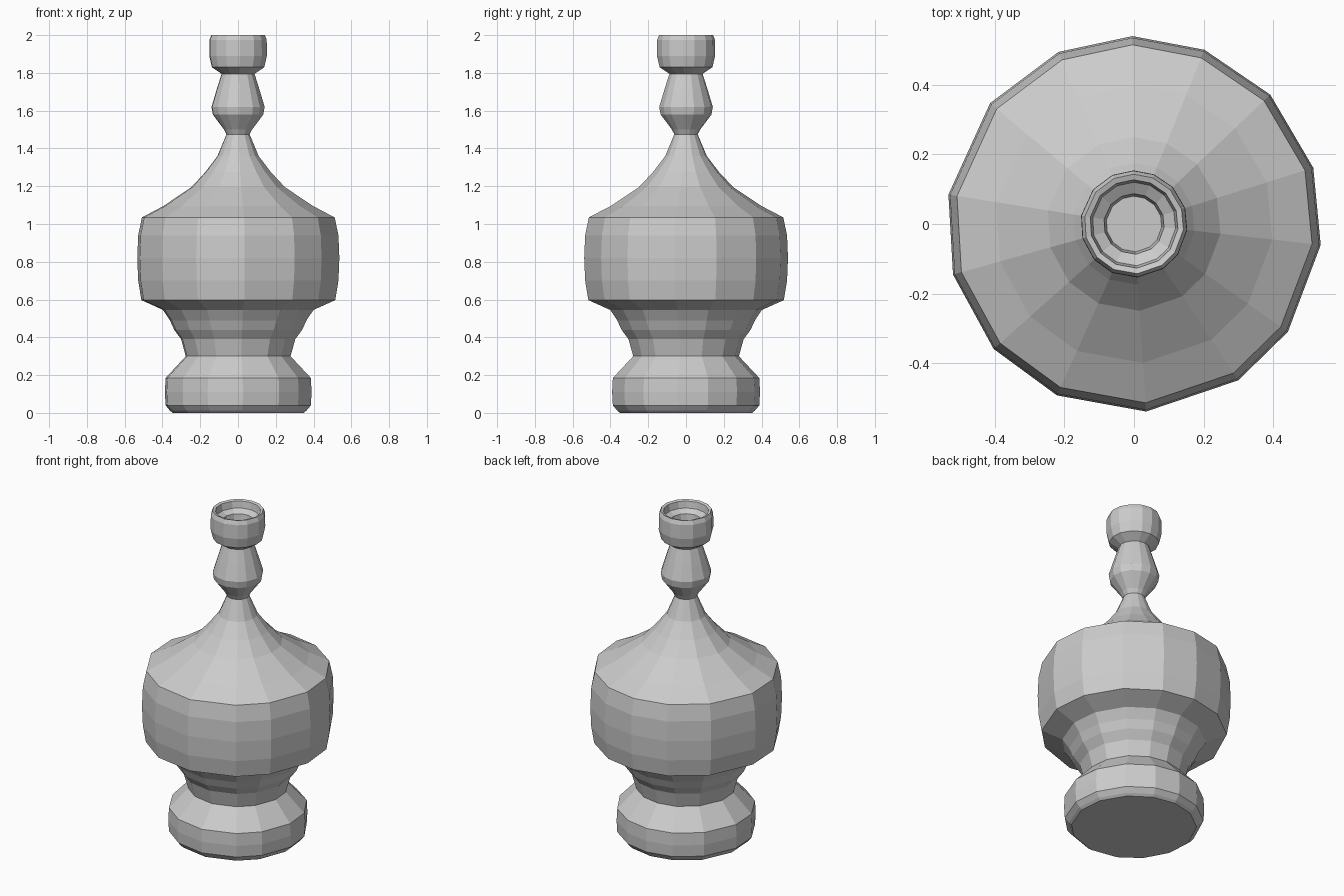
import bpy, bmesh
from math import cos, sin, radians

# slightly uneven hand-cut facets, shared by every part so the seams meet
ANGLES = [-6.4, 17.4, 43.5, 68, 90.5, 113.7, 140, 171, 195.6, 221.7, 245.8, 273.7, 303.7, 325]


def turned(name, profile, cap_start=False, cap_end=False):
    """Lathe a (radius, z) profile into a flat-faceted object."""
    bm = bmesh.new()
    rings = [[bm.verts.new((r * cos(radians(a)), r * sin(radians(a)), z)) for a in ANGLES]
             for r, z in profile]
    n = len(ANGLES)
    for low, high in zip(rings, rings[1:]):
        for i in range(n):
            j = (i + 1) % n
            bm.faces.new((low[i], low[j], high[j], high[i]))
    if cap_start:
        bm.faces.new(rings[0][::-1])
    if cap_end:
        bm.faces.new(rings[-1])
    mesh = bpy.data.meshes.new(name)
    bm.to_mesh(mesh)
    bm.free()
    obj = bpy.data.objects.new(name, mesh)
    bpy.context.collection.objects.link(obj)
    return obj


# foot with flared waist
turned("foot", [(0.35, 0), (0.365, 0.012), (0.388, 0.04), (0.392, 0.11), (0.388, 0.185),
                (0.28, 0.30), (0.305, 0.39), (0.342, 0.44), (0.365, 0.49), (0.402, 0.545)],
       cap_start=True)

# wide belly and tapering shoulder
turned("belly", [(0.402, 0.545), (0.518, 0.597), (0.535, 0.70), (0.54, 0.82), (0.535, 0.94),
                 (0.515, 1.035), (0.40, 1.095), (0.25, 1.195), (0.175, 1.275),
                 (0.11, 1.36), (0.062, 1.475)])

# bulb on the neck
turned("neck_bulb", [(0.062, 1.475), (0.075, 1.50), (0.135, 1.58), (0.142, 1.62),
                     (0.115, 1.71), (0.088, 1.795)])

# hollow stepped cup at the top
turned("top_cup", [(0.088, 1.795), (0.14, 1.83), (0.154, 1.89), (0.153, 1.975), (0.143, 2.0),
                   (0.127, 1.995), (0.12, 1.955), (0.087, 1.935), (0.08, 1.88)],
       cap_end=True)
